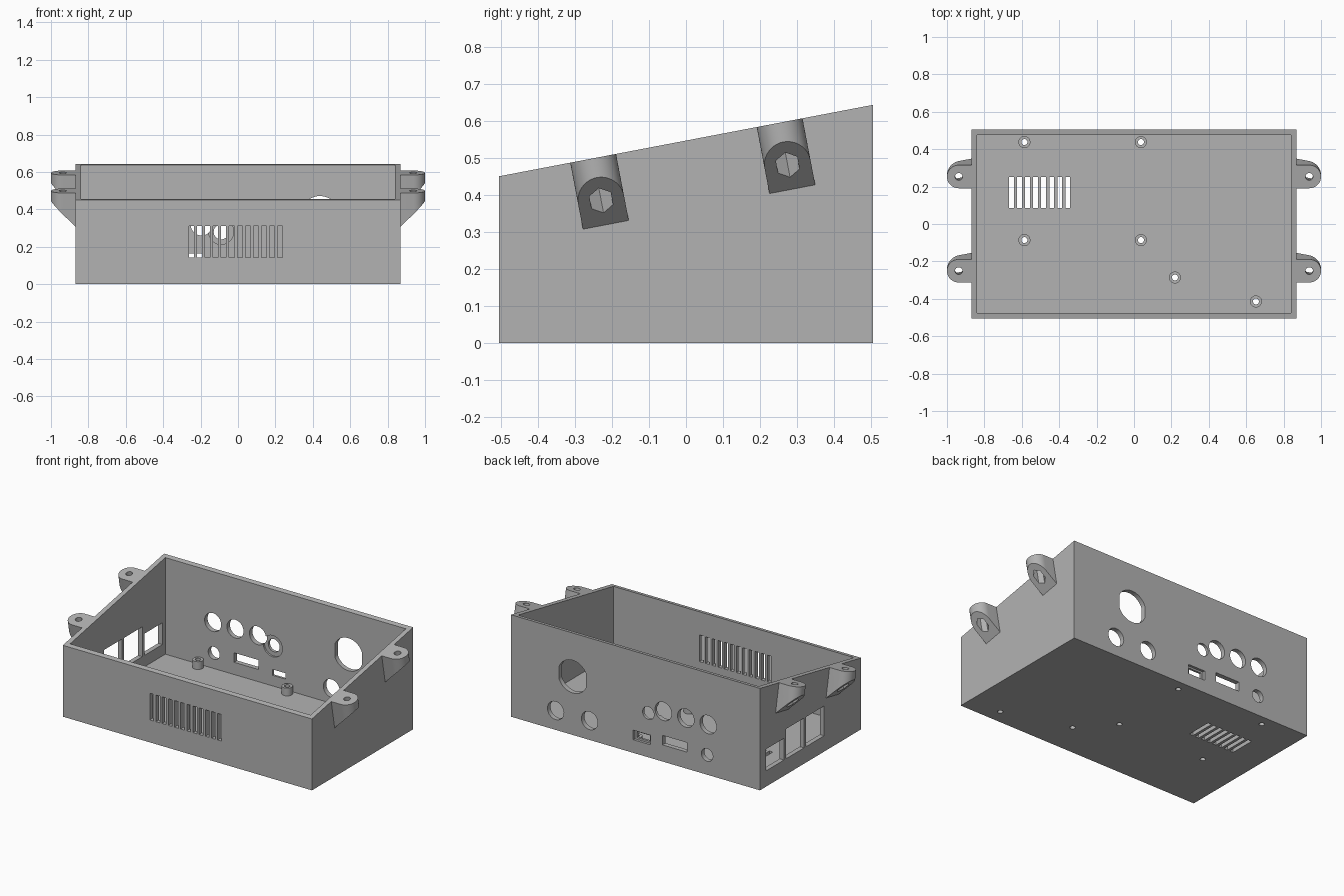
import bpy, bmesh
from math import sin, cos, tau, atan, radians
from mathutils import Matrix, Vector

cube = bpy.data.objects.get("Cube")
if cube:
    bpy.data.objects.remove(cube, do_unlink=True)

grey = bpy.data.materials.new("grey_plastic")
grey.use_nodes = True
grey.diffuse_color = (0.45, 0.45, 0.45, 1)
grey.node_tree.nodes["Principled BSDF"].inputs["Base Color"].default_value = grey.diffuse_color

W, D, WALL, FLOOR = 0.87, 0.505, 0.03, 0.028
MID, SLOPE = 0.547, 0.191           # rim height at y = 0 and its rise per unit y

# Frames that turn a flat outline (u, v) plus a depth into world axes
UP = Matrix.Identity(4)
ALONG_Y = Matrix(((1, 0, 0, 0), (0, 0, 1, 0), (0, 1, 0, 0), (0, 0, 0, 1)))
ALONG_X = Matrix(((0, 0, 1, 0), (1, 0, 0, 0), (0, 1, 0, 0), (0, 0, 0, 1)))


def circle(u, v, r, n=32, flat=1.0):
    return [(u + max(-flat * r, min(flat * r, r * cos(tau * i / n))), v + r * sin(tau * i / n))
            for i in range(n)]


def rect(u0, u1, v0, v1):
    return [(u0, v0), (u1, v0), (u1, v1), (u0, v1)]


def prism(bm, outline, a, b, frame=UP):
    low = [bm.verts.new(frame @ Vector((u, v, a))) for u, v in outline]
    high = [bm.verts.new(frame @ Vector((u, v, b))) for u, v in outline]
    bm.faces.new(low)
    bm.faces.new(high)
    for i in range(len(low)):
        j = (i + 1) % len(low)
        bm.faces.new((low[i], low[j], high[j], high[i]))
    bmesh.ops.recalc_face_normals(bm, faces=bm.faces)


def make(name, bm):
    mesh = bpy.data.meshes.new(name)
    bm.to_mesh(mesh)
    bm.free()
    mesh.materials.append(grey)
    obj = bpy.data.objects.new(name, mesh)
    bpy.context.collection.objects.link(obj)
    return obj


def cut(obj, *prisms):
    """Subtract a group of separate prisms from obj."""
    bm = bmesh.new()
    for p in prisms:
        prism(bm, *p)
    cutter = make("cutter", bm)
    cutter.hide_render = True
    mod = obj.modifiers.new("cut", "BOOLEAN")
    mod.operation, mod.solver, mod.object = "DIFFERENCE", "EXACT", cutter
    bpy.context.view_layer.update()
    result = bpy.data.meshes.new_from_object(obj.evaluated_get(bpy.context.evaluated_depsgraph_get()))
    obj.modifiers.clear()
    obj.data = result
    bpy.data.objects.remove(cutter, do_unlink=True)


def finish(obj):
    obj.data.shade_smooth()
    obj.data.set_sharp_from_angle(angle=radians(30))


# Sloped open box
bm = bmesh.new()
prism(bm, [(-D, 0), (D, 0), (D, MID + SLOPE * D), (-D, MID - SLOPE * D)], -W, W, ALONG_X)
case = make("enclosure", bm)
inner = D - WALL
cut(case, (rect(WALL - W, W - WALL, -inner, inner), FLOOR, 1))

# Back panel: round sockets, keyed socket and slots
back = (D - 0.1, D + 0.1, ALONG_Y)
sockets = [(0.557, 0.122, 0.057), (0.32, 0.122, 0.057), (-0.09, 0.279, 0.04),
           (-0.195, 0.318, 0.058), (-0.352, 0.318, 0.058), (-0.508, 0.318, 0.058),
           (-0.501, 0.125, 0.04)]
cut(case, *[(circle(*s), *back) for s in sockets],
    (circle(0.438, 0.368, 0.103, 48, 0.92), *back),
    (rect(-0.36, -0.19, 0.105, 0.165), *back),
    (rect(-0.09, 0.0, 0.095, 0.132), *back))
# Shallow recesses around one socket (inside) and one slot (outside)
cut(case, (circle(-0.09, 0.279, 0.067), 0.4, inner + 0.012, ALONG_Y))
cut(case, (rect(-0.105, 0.015, 0.083, 0.143), D - 0.016, D + 0.1, ALONG_Y))

# Port windows in the right wall
cut(case, *[(rect(y, y + 0.18, 0.1, top), -1, -0.8, ALONG_X)
            for y, top in ((0.265, 0.237), (0.065, 0.288), (-0.135, 0.288))])

# Ventilation slots in the front wall and the floor
cut(case, *[(rect(x - 0.0135, x + 0.0135, 0.142, 0.31), -0.6, -0.4, ALONG_Y)
            for x in (-0.249 + 0.0431 * i for i in range(12))])
cut(case, *[(rect(x - 0.0125, x + 0.0125, 0.086, 0.251), -0.1, 0.1)
            for x in (-0.655 + 0.0429 * i for i in range(8))])

# Standoffs with screw holes through the floor
posts = [(-0.586, 0.438), (0.037, 0.438), (-0.586, -0.086), (0.037, -0.086),
         (0.219, -0.286), (0.652, -0.414)]
cut(case, *[(circle(x, y, 0.016), -0.1, 0.2) for x, y in posts])
for i, (x, y) in enumerate(posts):
    bm = bmesh.new()
    prism(bm, circle(x, y, 0.032), FLOOR, 0.077)
    post = make(f"standoff_{i + 1}", bm)
    cut(post, (circle(x, y, 0.016), -0.1, 0.2))
    finish(post)
finish(case)

# Mounting lugs: rounded tab, slanted underside, nut pocket and screw hole
R = 0.063
for side, label in ((1, "left"), (-1, "right")):
    for y, place in ((0.253, "rear"), (-0.251, "front")):
        bm = bmesh.new()
        tip = [(1 - R + R * sin(tau * i / 48), -R * cos(tau * i / 48)) for i in range(25)]
        prism(bm, [(W, -R)] + tip + [(W, R)], -0.25, 0)
        cutres = bmesh.ops.bisect_plane(bm, geom=bm.verts[:] + bm.edges[:] + bm.faces[:],
                                        plane_co=(1, 0, -0.053), plane_no=(1, 0, -1), clear_outer=True)
        rim = [g for g in cutres["geom_cut"] if isinstance(g, bmesh.types.BMEdge)]
        bmesh.ops.holes_fill(bm, edges=rim)
        bmesh.ops.recalc_face_normals(bm, faces=bm.faces)
        lug = make(f"{place}_{label}_lug", bm)
        cut(lug, (circle(1 - R, 0, 0.034, 6), -0.4, -0.035))
        cut(lug, (circle(1 - R, 0, 0.02, 24), -0.4, 0.1))
        place_lug = Matrix.Translation((0, y, MID + SLOPE * y)) @ Matrix.Rotation(atan(SLOPE), 4, "X")
        lug.data.transform(Matrix.Scale(side, 4, (1, 0, 0)) @ place_lug)
        if side < 0:
            lug.data.flip_normals()
        finish(lug)
